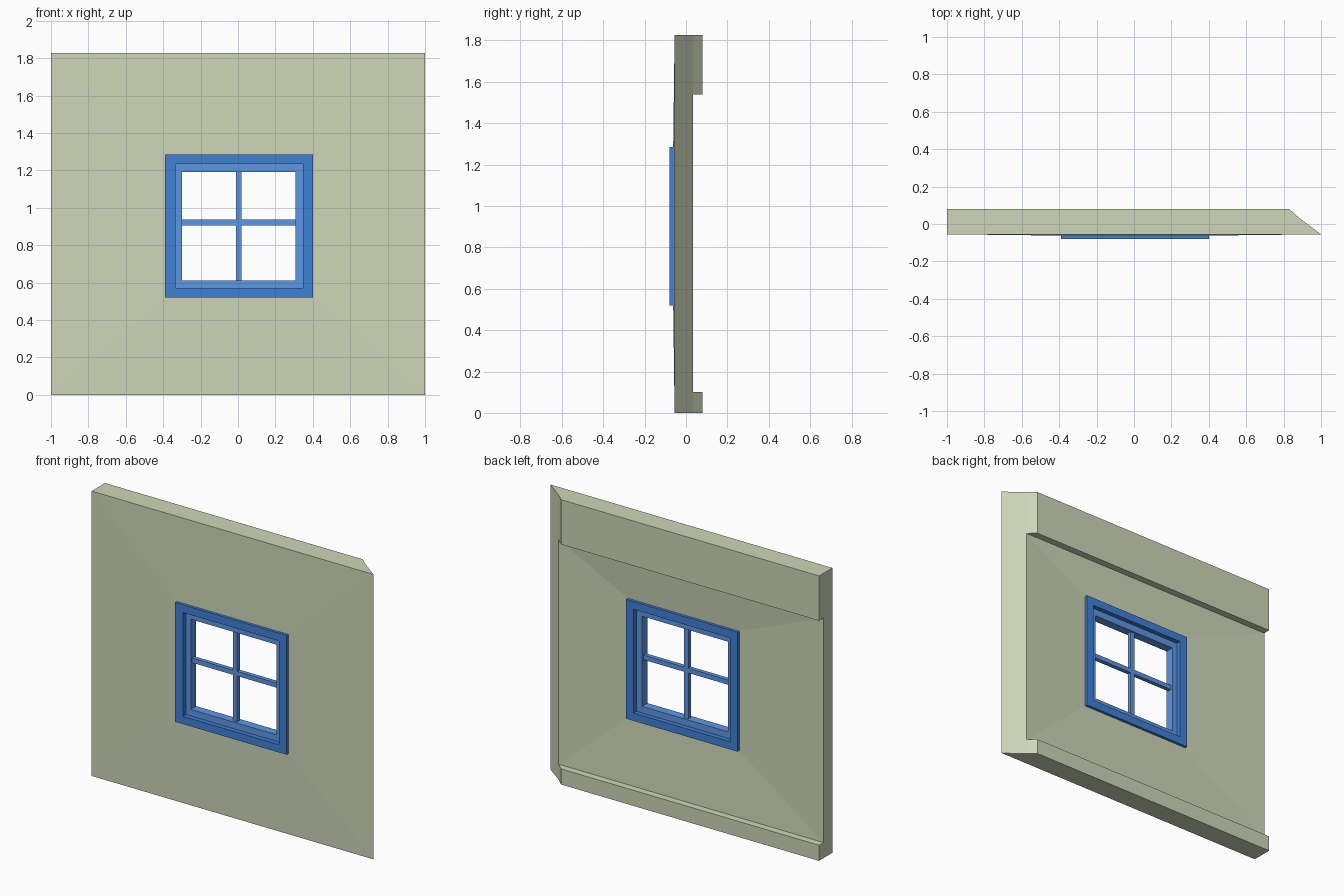
import bpy, bmesh

if "Cube" in bpy.data.objects:
    bpy.data.objects.remove(bpy.data.objects["Cube"])

def material(name, rgb):
    m = bpy.data.materials.new(name)
    m.diffuse_color = (*rgb, 1)
    m.use_nodes = True
    m.node_tree.nodes["Principled BSDF"].inputs["Base Color"].default_value = m.diffuse_color
    return m

def finish(name, bm, mat):
    bmesh.ops.recalc_face_normals(bm, faces=bm.faces[:])
    me = bpy.data.meshes.new(name)
    bm.to_mesh(me)
    bm.free()
    me.materials.append(mat)
    ob = bpy.data.objects.new(name, me)
    bpy.context.collection.objects.link(ob)
    return ob

def rect(bm, x0, x1, z0, z1, y):
    return [bm.verts.new((x, y, z)) for x, z in ((x0, z0), (x1, z0), (x1, z1), (x0, z1))]

def bridge(bm, a, b):
    for i in range(4):
        j = (i + 1) % 4
        bm.faces.new((a[i], a[j], b[j], b[i]))

def frame(name, outer, inner, y0, y1, mat):
    bm = bmesh.new()
    rings = [rect(bm, *r, y) for r, y in ((outer, y0), (inner, y0), (inner, y1), (outer, y1))]
    for i in range(4):
        bridge(bm, rings[i], rings[(i + 1) % 4])
    return finish(name, bm, mat)

def box(name, x0, x1, z0, z1, y0, y1, mat):
    bm = bmesh.new()
    a, b = rect(bm, x0, x1, z0, z1, y0), rect(bm, x0, x1, z0, z1, y1)
    bm.faces.new(a)
    bm.faces.new(b)
    bridge(bm, a, b)
    return finish(name, bm, mat)

wall_mat = material("wall_paint", (0.62, 0.68, 0.48))
frame_mat = material("frame_blue", (0.05, 0.22, 0.68))
sash_mat = material("sash_blue", (0.11, 0.31, 0.78))

# Sizes as x0, x1, z0, z1
CASING = (-0.39, 0.40, 0.52, 1.285)
SASH = (-0.335, 0.348, 0.57, 1.235)
GLASS = (-0.30, 0.308, 0.612, 1.19)

# Wall: side profile (y, z) with base and top bands on the back, mitred right end
F, B, T, H = -0.055, 0.035, 0.08, 1.827
profile = [(F, 0), (B, 0), (T, 0), (T, 0.1), (B, 0.1),
           (B, 1.54), (T, 1.54), (T, H), (B, H), (F, H)]
mitre = {F: 1.0, B: 0.88, T: 0.83}
bm = bmesh.new()
left = [bm.verts.new((-1, y, z)) for y, z in profile]
right = [bm.verts.new((mitre[y], y, z)) for y, z in profile]
for i in range(9):
    if i != 4:
        bm.faces.new((left[i], right[i], right[i + 1], left[i + 1]))
for side in (left, right):
    for cap in ((0, 1, 4, 5, 8, 9), (1, 2, 3, 4), (5, 6, 7, 8)):
        bm.faces.new([side[k] for k in cap])
# Window opening, the wall faces taper slightly towards it
front_hole = rect(bm, *CASING, -0.062)
back_hole = rect(bm, *CASING, 0.017)
bridge(bm, [left[0], right[0], right[9], left[9]], front_hole)
bridge(bm, front_hole, back_hole)
bridge(bm, back_hole, [left[4], right[4], right[5], left[5]])
finish("wall", bm, wall_mat)

# Window casing, sash and glazing bars
frame("window_casing", CASING, SASH, -0.08, 0.035, frame_mat)
frame("window_sash", SASH, GLASS, -0.05, 0.005, sash_mat)
x0, x1, z0, z1 = GLASS
box("vertical_bar", -0.011, 0.019, z0, z1, -0.036, -0.009, sash_mat)
box("horizontal_bar", x0, x1, 0.906, 0.936, -0.036, -0.009, sash_mat)
